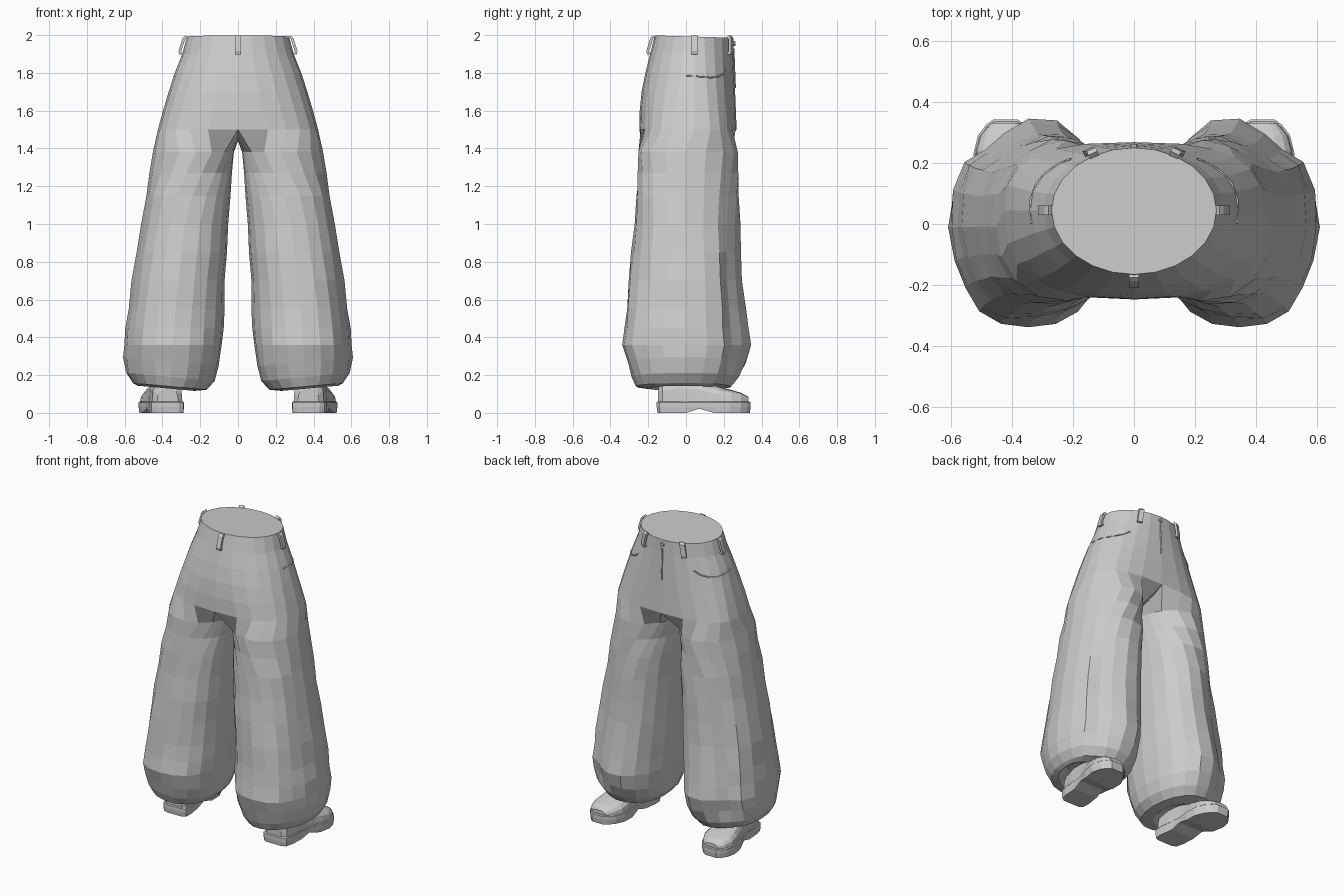
import bpy, bmesh, math, random
from mathutils import Vector

if "Cube" in bpy.data.objects:
    bpy.data.objects.remove(bpy.data.objects["Cube"])

random.seed(4)
# hips: z, half width, back y, front y, roundness exponent
HIPS = [(1.99, .27, -.165, .25, 2.0), (1.9, .295, -.19, .252, 2.05), (1.8, .335, -.215, .256, 2.15),
        (1.7, .367, -.235, .26, 2.3), (1.6, .397, -.245, .264, 2.5), (1.5, .424, -.247, .268, 2.75)]
# leg: z, inner x, outer x, back y, front y
LEGS = [(1.38, .022, .452, -.252, .275), (1.27, .034, .47, -.258, .28), (1.15, .042, .488, -.264, .283),
        (1.0, .05, .513, -.275, .288), (.85, .058, .54, -.29, .295), (.7, .067, .565, -.303, .305),
        (.55, .075, .586, -.315, .322), (.45, .08, .598, -.33, .334), (.36, .087, .605, -.342, .342),
        (.27, .098, .605, -.315, .318), (.19, .122, .59, -.288, .28), (.14, .165, .555, -.265, .24),
        (.13, .23, .53, -.19, .15), (.165, .30, .49, -.10, .06)]


def spow(v, p):
    return math.copysign(abs(v) ** p, v)


def new_object(name, bm, mirror=False):
    bmesh.ops.recalc_face_normals(bm, faces=bm.faces)
    me = bpy.data.meshes.new(name)
    bm.to_mesh(me)
    bm.free()
    ob = bpy.data.objects.new(name, me)
    bpy.context.collection.objects.link(ob)
    if mirror:
        m = ob.modifiers.new("mirror", 'MIRROR')
        m.merge_threshold = .0005
    return ob


def skin(bm, rings, closed=True):
    for a, b in zip(rings, rings[1:]):
        n = len(a)
        for i in range(n if closed else n - 1):
            j = (i + 1) % n
            bm.faces.new((a[i], a[j], b[j], b[i]))


def hip_point(deg, z):
    """Point on the hip surface: -90 is the back centre, 0 the side, 90 the front centre."""
    z = min(max(z, 1.5), 1.99)
    for a, b in zip(HIPS, HIPS[1:]):
        if b[0] <= z:
            break
    t = (a[0] - z) / (a[0] - b[0])
    _, rx, yb, yf, n = [p + (q - p) * t for p, q in zip(a, b)]
    cy = .045
    c, s = math.cos(math.radians(deg)), math.sin(math.radians(deg))
    y = cy + spow(s, 2 / n) * ((yf - cy) if s > 0 else (cy - yb))
    x = 0 if abs(deg) == 90 else rx * spow(c, 2 / n)
    return Vector((x, y, z))


def leg_point(k, row):
    z, xi, xo, yb, yf = row
    # the outer 13 points spread further round near the crotch, to line up with the hips
    spread = 108 + 32 * max(0, min(1, (z - 1.1) / .28))
    deg = spread * (k - 6) / 6 if k < 13 else spread + (k - 12) * (360 - 2 * spread) / 8
    c, s = math.cos(math.radians(deg)), math.sin(math.radians(deg))
    cx, cy = (xi + xo) / 2, -.01
    e = .9 if z < 1.2 else .98
    x = spow(c, e) * (xo - xi) / 2
    y = spow(s, e) * ((yf - cy) if s > 0 else (cy - yb))
    # long hanging folds, strongest toward the hem
    amt = max(0, min(1, (1.5 - z) / .9)) * (1 if z > .2 else .4)
    f = 1 - .15 * amt * math.exp(-((deg - 60) / 17) ** 2)
    f += .03 * amt * math.exp(-((deg - 112) / 14) ** 2)
    f -= .05 * amt * math.exp(-((deg + 40 - 25 * z) / 14) ** 2)
    f += .012 * amt * math.sin(9 * z + math.radians(3 * deg))
    if .2 < z < 1.3:
        f += random.uniform(-.018, .01)
    if z < .3:
        z += .09 * x
    return Vector((max(.015, cx + x * f), cy + y * f, z))


# trousers: half the hips, a crotch strip and one leg, mirrored
bm = bmesh.new()
hips = []
for row in HIPS:
    ring = [hip_point(-90 + 15 * k, row[0]) for k in range(13)]
    if row is HIPS[0]:
        for p in ring:
            p.z = 1.992 - .03 * (p.y - .045)
    hips.append([bm.verts.new(p) for p in ring])
skin(bm, hips, closed=False)
centre = bm.verts.new((0, .045, 1.992))
for a, b in zip(hips[0], hips[0][1:]):
    bm.faces.new((centre, a, b))
yb, yf = hips[-1][0].co.y, hips[-1][-1].co.y
crotch = [bm.verts.new((0, yf + (yb - yf) * j / 8, 1.5 - .06 * math.sin(math.pi * j / 8) ** .6)) for j in range(1, 8)]
legs = [hips[-1] + crotch]
for row in LEGS:
    legs.append([bm.verts.new(leg_point(k, row)) for k in range(20)])
skin(bm, legs)
bm.faces.new(legs[-1])
new_object("trousers", bm, True)


# belt loops: bent strips standing off the waistband
def belt_loop(name, deg, mirror):
    bm = bmesh.new()
    top, low = hip_point(deg, 1.985), hip_point(deg, 1.9)
    out = Vector((top.x / .27 ** 2, (top.y - .045) / .21 ** 2, 0)).normalized()
    side = Vector((-out.y, out.x, 0)) * .016
    path = [(top, -.008, 1.985), (top, .008, 1.999), (top, .022, 1.985), (low, .02, 1.915),
            (low, .016, 1.897), (low, -.006, 1.899)]
    inner = [(low, .006, 1.915), (top, .008, 1.98)]
    ring = []
    for s in (-1, 1):
        ring.append([bm.verts.new(Vector((b.x, b.y, z)) + out * o + side * s) for b, o, z in path + inner])
    skin(bm, ring)
    for r in ring:
        bm.faces.new(r)
    new_object(name, bm, mirror)


belt_loop("back_belt_loop", -90, False)
belt_loop("side_belt_loops", 0, True)
belt_loop("front_belt_loops", 61, True)


# seams: thin tubes lying on the cloth
def seam(name, pts, mirror, r=.004):
    cu = bpy.data.curves.new(name, 'CURVE')
    cu.dimensions = '3D'
    cu.bevel_depth = r
    cu.bevel_resolution = 0
    sp = cu.splines.new('POLY')
    sp.points.add(len(pts) - 1)
    for p, q in zip(sp.points, pts):
        p.co = (*q, 1)
    ob = bpy.data.objects.new(name, cu)
    bpy.context.collection.objects.link(ob)
    if mirror:
        ob.modifiers.new("mirror", 'MIRROR')


pocket = [(-8, 1.785), (8, 1.78), (22, 1.775), (34, 1.78), (45, 1.795), (52, 1.82)]
seam("pocket_seams", [hip_point(d, z) for d, z in pocket], True)
seam("fly_seam", [hip_point(90, z) for z in (1.93, 1.85, 1.78, 1.72)], False, .005)

# waist button
bm = bmesh.new()
bmesh.ops.create_cone(bm, cap_ends=True, segments=10, radius1=.014, radius2=.012, depth=.014)
button = new_object("waist_button", bm)
button.rotation_euler = (math.radians(-90), 0, 0)
button.location = (0, .255, 1.955)


# shoes, turned slightly outward
def foot(x, y, z):
    return (.392 + x + .1 * (y - .05), y, z)


# half outline of the sole: y, half width
SOLE = [(-.155, .06), (-.14, .085), (-.09, .092), (0, .088), (.07, .092), (.15, .11), (.23, .116),
        (.29, .095), (.325, .065), (.342, .04)]


def arch(y):
    return .022 if 0 < y < .1 else 0


bm = bmesh.new()
outline = [(w, y) for y, w in SOLE] + [(-w, y) for y, w in reversed(SOLE)]
rings = []
for inset, z in ((.97, None), (1, .03), (1, .055), (.95, .06)):
    rings.append([bm.verts.new(foot(w * inset, .09 + (y - .09) * (.5 + inset / 2), arch(y) if z is None else z))
                  for w, y in outline])
skin(bm, rings)
n = len(outline)
for r in (rings[0], rings[-1]):
    for i in range(n // 2 - 1):
        bm.faces.new((r[i], r[i + 1], r[n - 2 - i], r[n - 1 - i]))
new_object("shoe_soles", bm, True)

# uppers: arched sections from heel to toe (y, half width, top z)
UPPER = [(-.148, .055, .13), (-.125, .08, .18), (-.04, .086, .2), (.06, .085, .19), (.12, .094, .158),
         (.18, .106, .138), (.24, .108, .122), (.29, .088, .107), (.33, .05, .085)]
bm = bmesh.new()
rings = []
for y, w, top in UPPER:
    rings.append([bm.verts.new(foot(w * spow(math.cos(math.pi * i / 8), .7), y,
                                    .055 + (top - .055) * spow(max(0, math.sin(math.pi * i / 8)), .7)))
                  for i in range(9)])
skin(bm, rings)
bm.faces.new(rings[0])
bm.faces.new(rings[-1])
new_object("shoe_uppers", bm, True)
